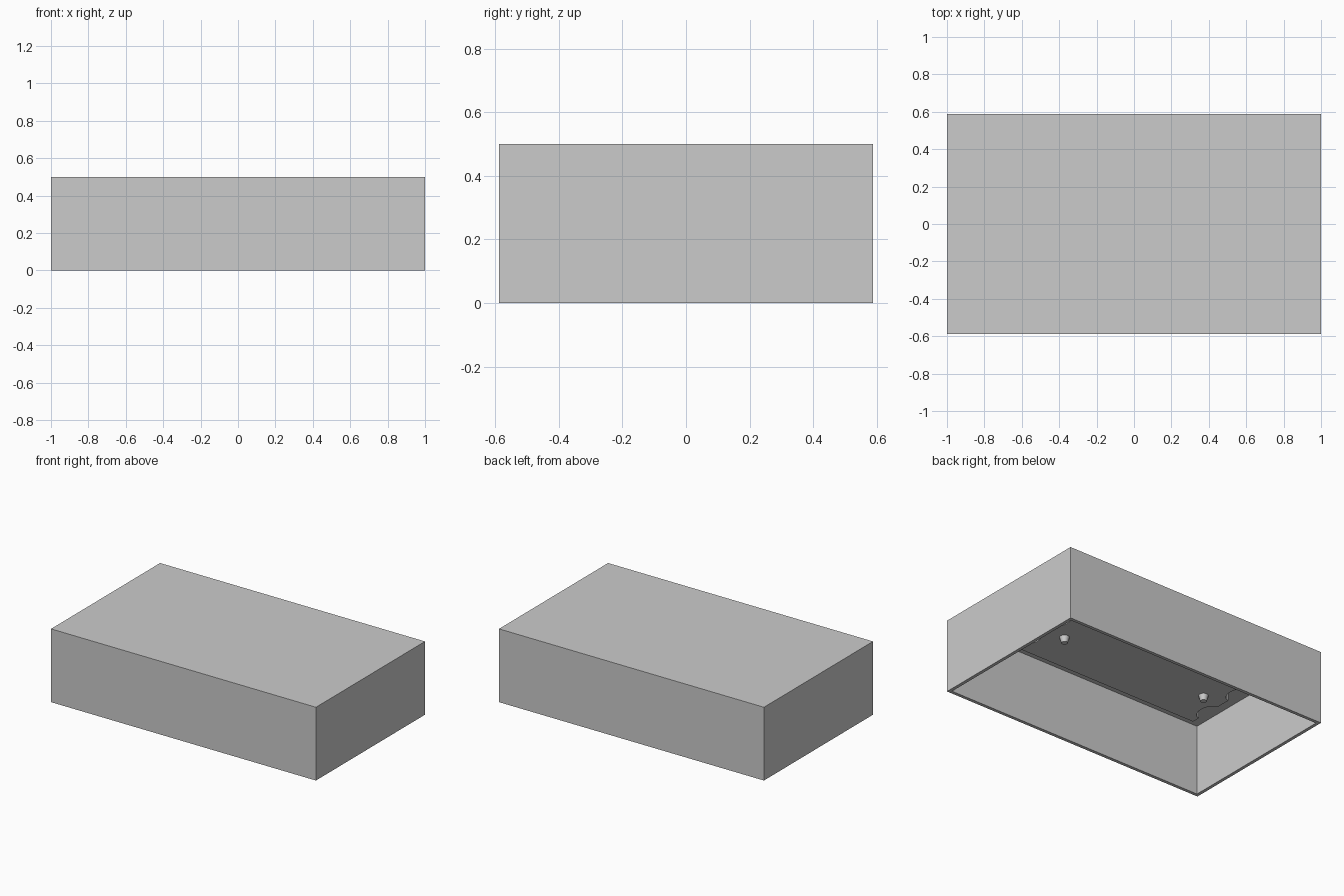
import bpy, bmesh, math

cube = bpy.data.objects.get("Cube")
if cube:
    bpy.data.objects.remove(cube, do_unlink=True)

grey = bpy.data.materials.new("plain_grey")
grey.use_nodes = True
grey.diffuse_color = (0.6, 0.6, 0.6, 1)
grey.node_tree.nodes["Principled BSDF"].inputs["Base Color"].default_value = (0.6, 0.6, 0.6, 1)

LENGTH, DEPTH, HEIGHT, WALL = 2.0, 1.176, 0.5, 0.022
BLOCK_X, BLOCK_Y, BLOCK_Z = 0.71, 0.284, 0.287


def finish(name, bm):
    bmesh.ops.recalc_face_normals(bm, faces=bm.faces)
    mesh = bpy.data.meshes.new(name)
    bm.to_mesh(mesh)
    bm.free()
    mesh.materials.append(grey)
    obj = bpy.data.objects.new(name, mesh)
    bpy.context.collection.objects.link(obj)
    return obj


def smooth(obj):
    bpy.ops.object.select_all(action="DESELECT")
    obj.select_set(True)
    bpy.context.view_layer.objects.active = obj
    bpy.ops.object.shade_smooth_by_angle(angle=math.radians(35))


# Outer cover: a box with an open underside and thin walls
bm = bmesh.new()
bmesh.ops.create_cube(bm, size=1)
for v in bm.verts:
    v.co.x *= LENGTH
    v.co.y *= DEPTH
    v.co.z = (v.co.z + 0.5) * HEIGHT
underside = [f for f in bm.faces if f.normal.z < -0.5]
bmesh.ops.delete(bm, geom=underside, context="FACES_ONLY")
cover = finish("cover", bm)
shell = cover.modifiers.new("wall_thickness", "SOLIDIFY")
shell.thickness = WALL
shell.offset = -1
shell.use_even_offset = True

# Mounting block under the lid, with two rounded notches in each end
end = [(BLOCK_X, -BLOCK_Y)]
for centre in (-0.14, 0.14):
    for i in range(13):
        a = math.pi * i / 12
        end.append((BLOCK_X - 0.058 * math.sin(a), centre - 0.088 * math.cos(a)))
end.append((BLOCK_X, BLOCK_Y))
outline = end + [(-x, -y) for x, y in end]
bm = bmesh.new()
base = bm.faces.new([bm.verts.new((x, y, BLOCK_Z)) for x, y in outline])
top = bmesh.ops.extrude_face_region(bm, geom=[base], use_keep_orig=True)
lifted = [g for g in top["geom"] if isinstance(g, bmesh.types.BMVert)]
bmesh.ops.translate(bm, verts=lifted, vec=(0, 0, HEIGHT - WALL - BLOCK_Z))
smooth(finish("mounting_block", bm))

# Tapered pegs hanging from the block
for side, sign in (("left", 1), ("right", -1)):
    bm = bmesh.new()
    bmesh.ops.create_cone(bm, cap_ends=True, segments=20, radius1=0.02, radius2=0.031, depth=0.04)
    bmesh.ops.translate(bm, verts=bm.verts, vec=(sign * 0.555, 0, BLOCK_Z - 0.019))
    smooth(finish(side + "_peg", bm))
